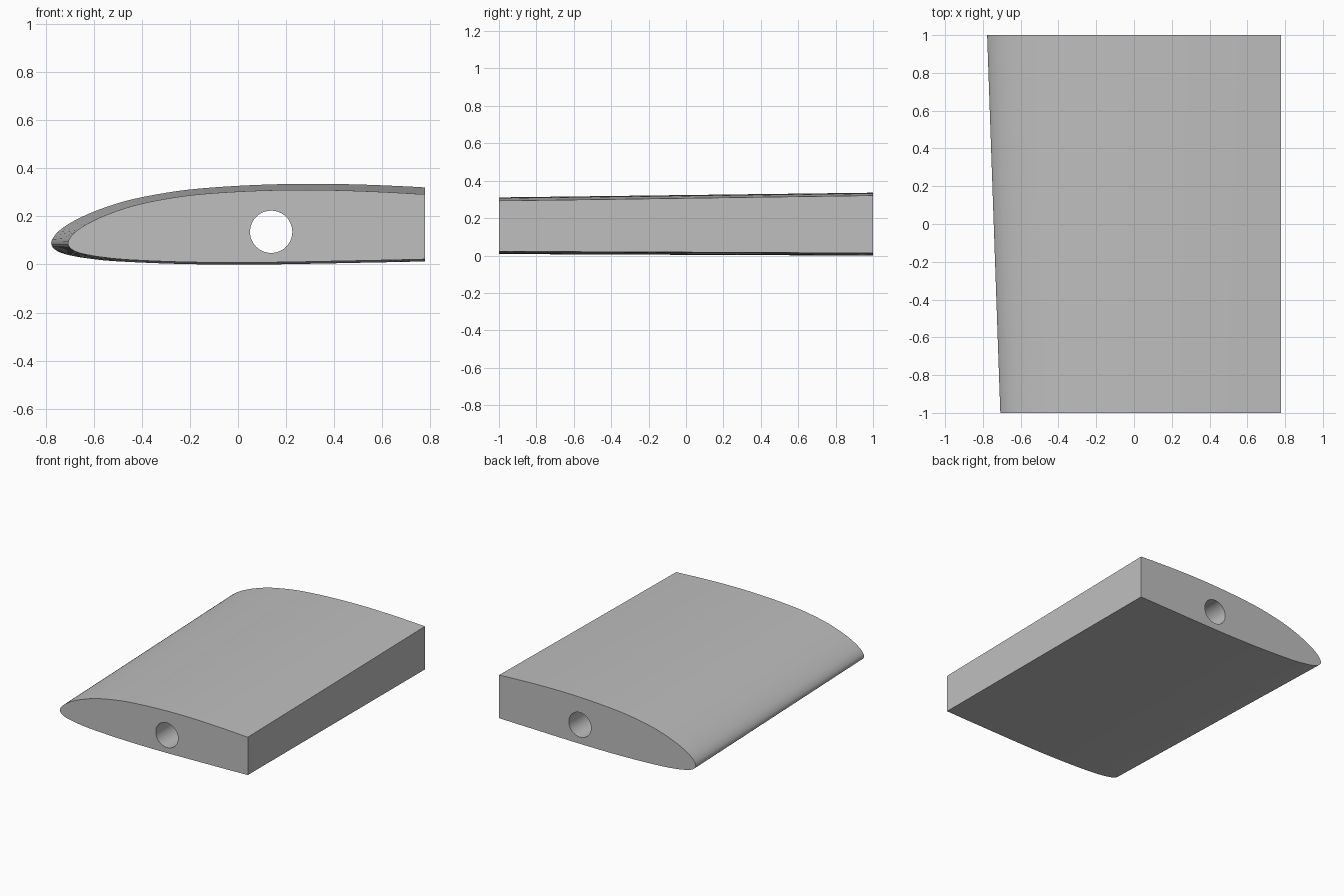
import bpy, bmesh, math
from mathutils import Vector

cube = bpy.data.objects.get("Cube")
if cube:
    bpy.data.objects.remove(cube, do_unlink=True)

REAR_X = 0.7775            # flat rear cut
TAPER = 0.9                # front section relative to back section
PIVOT = Vector((-0.08, 0.083))

# Section outline: top rear edge, round the nose, to the bottom rear edge
OUTLINE = [(0.89, 0.314), (0.7, 0.325), (0.5, 0.333), (0.3, 0.336), (0.1, 0.332),
           (-0.1, 0.321), (-0.25, 0.306), (-0.4, 0.28), (-0.5, 0.255), (-0.6, 0.22),
           (-0.68, 0.183), (-0.735, 0.148), (-0.765, 0.118), (-0.7775, 0.09),
           (-0.768, 0.068), (-0.74, 0.05), (-0.69, 0.036), (-0.6, 0.022),
           (-0.5, 0.013), (-0.3, 0.004), (-0.1, 0.0), (0.1, 0.0), (0.3, 0.003),
           (0.5, 0.007), (0.7, 0.011), (0.89, 0.016)]


def smooth_path(points, steps=4):
    """Catmull-Rom curve through the points."""
    p = [Vector(q) for q in points]
    p = [2 * p[0] - p[1]] + p + [2 * p[-1] - p[-2]]
    out = []
    for a, b, c, d in zip(p, p[1:], p[2:], p[3:]):
        for k in range(steps):
            t = k / steps
            out.append(0.5 * (2 * b + (c - a) * t + (2 * a - 5 * b + 4 * c - d) * t * t
                              + (3 * b - a - 3 * c + d) * t ** 3))
    return out + [p[-2]]


# Tapered wing block: loft between two sections, then cut the rear flat
bm = bmesh.new()
path = smooth_path(OUTLINE)
back = [bm.verts.new((q.x, 1, q.y)) for q in path]
front = []
for q in path:
    s = PIVOT + (q - PIVOT) * TAPER
    front.append(bm.verts.new((s.x, -1, s.y)))
bm.faces.new(front)
bm.faces.new(back[::-1])
count = len(path)
for i in range(count):
    j = (i + 1) % count
    bm.faces.new((front[i], back[i], back[j], front[j]))
# Stretch the front rear edge so the flat cut spans the full length
for v in (front[0], front[-1]):
    v.co.x += 0.05
bmesh.ops.bisect_plane(bm, geom=bm.verts[:] + bm.edges[:] + bm.faces[:],
                       plane_co=(REAR_X, 0, 0), plane_no=(1, 0, 0), clear_outer=True)
bmesh.ops.holes_fill(bm, edges=[e for e in bm.edges if e.is_boundary], sides=0)
bmesh.ops.recalc_face_normals(bm, faces=bm.faces[:])
mesh = bpy.data.meshes.new("wing_section")
bm.to_mesh(mesh)
bm.free()
wing = bpy.data.objects.new("wing_section", mesh)
bpy.context.collection.objects.link(wing)

# Plain grey material
grey = bpy.data.materials.new("plain_grey")
grey.use_nodes = True
colour = (0.52, 0.52, 0.52, 1)
grey.diffuse_color = colour
grey.node_tree.nodes["Principled BSDF"].inputs["Base Color"].default_value = colour
mesh.materials.append(grey)

# Round spar bore running straight through
bpy.ops.mesh.primitive_cylinder_add(vertices=64, radius=0.088, depth=2.4,
                                    location=(0.138, 0, 0.136),
                                    rotation=(math.pi / 2, 0, 0))
cutter = bpy.context.object
cutter.name = "bore_cutter"
cutter.hide_render = True
cutter.data.materials.append(grey)
bore = wing.modifiers.new("spar_bore", 'BOOLEAN')
bore.operation = 'DIFFERENCE'
bore.solver = 'EXACT'
bore.object = cutter

bpy.ops.object.select_all(action='DESELECT')
wing.select_set(True)
bpy.context.view_layer.objects.active = wing
bpy.ops.object.modifier_apply(modifier=bore.name)
bpy.data.objects.remove(cutter, do_unlink=True)
bpy.ops.object.shade_smooth_by_angle(angle=math.radians(30))
